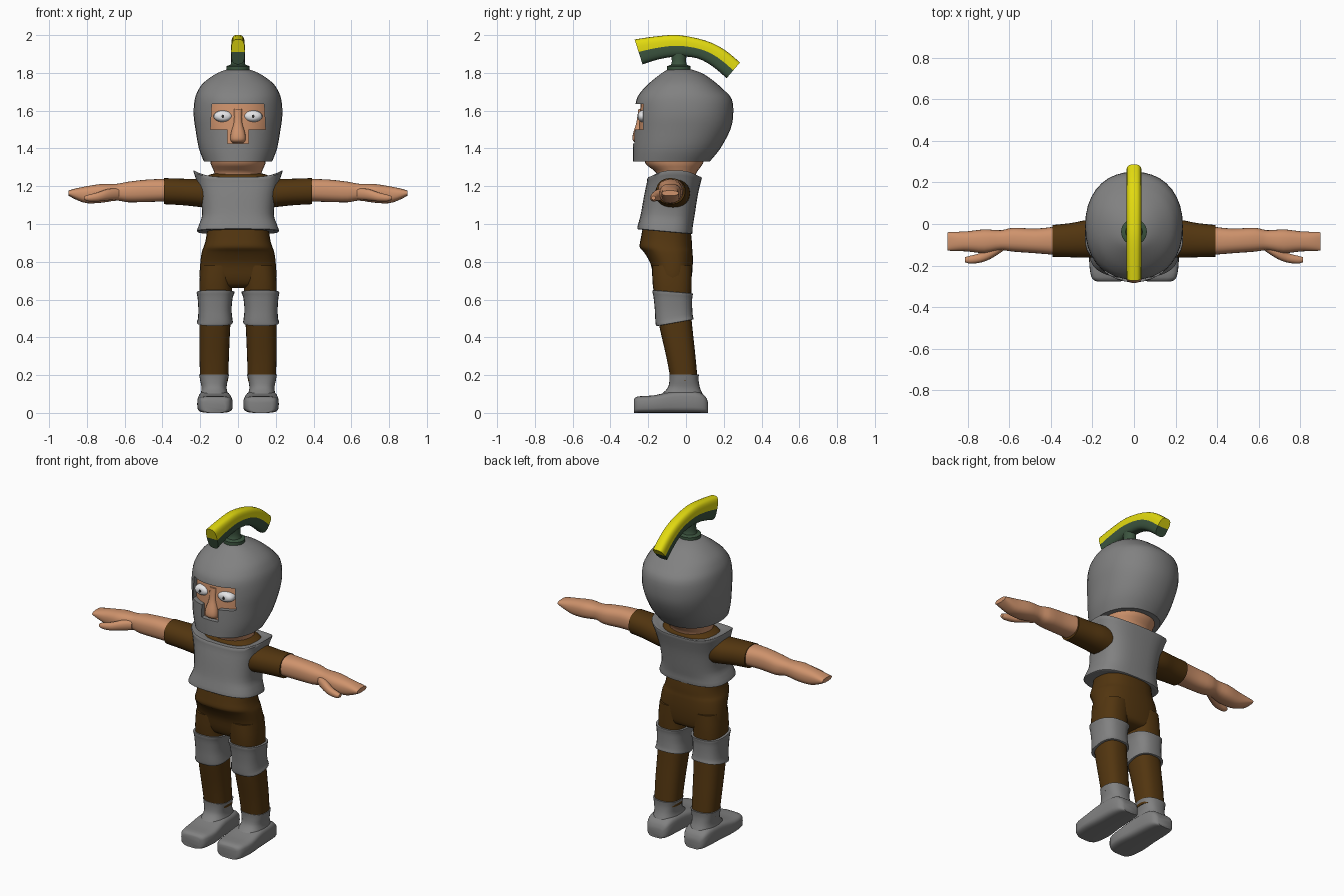
import bpy, bmesh, math
from mathutils import Vector


def material(name, r, g, b):
    m = bpy.data.materials.new(name)
    m.diffuse_color = (r, g, b, 1)
    return m


STEEL = material("steel_grey", 0.22, 0.22, 0.22)
SKIN = material("skin", 0.62, 0.29, 0.15)
BROWN = material("brown_cloth", 0.085, 0.036, 0.005)
YELLOW = material("crest_yellow", 0.76, 0.70, 0.005)
GREEN = material("crest_green", 0.045, 0.09, 0.05)
WHITE = material("eye_white", 0.80, 0.80, 0.82)
BLACK = material("pupil_black", 0.03, 0.03, 0.03)


def spow(v, e):
    return math.copysign(abs(v) ** e, v)


def smooth_sections(secs, steps):
    """Catmull-Rom interpolation through section tuples."""
    s = [secs[0]] + list(secs) + [secs[-1]]
    out = []
    for i in range(1, len(s) - 2):
        for k in range(steps):
            t = k / steps
            out.append([0.5 * (2 * b + (c - a) * t + (2 * a - 5 * b + 4 * c - d) * t * t
                               + (3 * b - a - 3 * c + d) * t ** 3)
                        for a, b, c, d in zip(*s[i - 1:i + 3])])
    out.append(list(secs[-1]))
    return out


def skin(name, rings, mats, mirror=False):
    """Skin rings into a closed mesh; second material covers the lower half."""
    bm = bmesh.new()
    rows = [[bm.verts.new(p) for p in r] for r in rings]
    n = len(rows[0])
    for a, b in zip(rows, rows[1:]):
        for j in range(n):
            k = (j + 1) % n
            f = bm.faces.new((a[j], a[k], b[k], b[j]))
            f.material_index = int(len(mats) > 1 and j >= n // 2)
    for r in (rows[0], rows[-1]):
        bm.faces.new(r[:n // 2 + 1])
        f = bm.faces.new(r[n // 2:] + r[:1])
        f.material_index = len(mats) - 1
    bmesh.ops.recalc_face_normals(bm, faces=bm.faces)
    me = bpy.data.meshes.new(name)
    bm.to_mesh(me)
    bm.free()
    for m in mats:
        me.materials.append(m)
    ob = bpy.data.objects.new(name, me)
    bpy.context.collection.objects.link(ob)
    if mirror:
        ob.modifiers.new("mirror", "MIRROR").use_mirror_merge = False
    return ob


def loft(name, axis, secs, mat, mirror=False, power=2.2, n=28, steps=3):
    """Section = (position, a0, a1, b0, b1[, tilt]): bounds on the other two axes."""
    rings = []
    for s in smooth_sections([tuple(q) + (0,) * (6 - len(q)) for q in secs], steps):
        t, a0, a1, b0, b1, tilt = s
        ring = []
        for j in range(n):
            w = 2 * math.pi * j / n
            a = (a0 + a1) / 2 + (a1 - a0) / 2 * spow(math.cos(w), 2 / power)
            db = (b1 - b0) / 2 * spow(math.sin(w), 2 / power)
            b, u = (b0 + b1) / 2 + db, t + tilt * db
            ring.append({"x": (u, a, b), "y": (a, u, b), "z": (a, b, u)}[axis])
        rings.append(ring)
    return skin(name, rings, [mat], mirror)


def body(name, secs, mat, **kw):
    """Centred vertical loft, section = (z, half width, y front, y back[, tilt])."""
    return loft(name, "z", [(s[0], -s[1], s[1], *s[2:]) for s in secs], mat, **kw)


# Helmet with a T-shaped face opening
helmet = body("helmet", [(1.33, .18, -.28, .125), (1.40, .207, -.28, .182), (1.50, .225, -.277, .235),
                         (1.58, .235, -.272, .25), (1.66, .229, -.262, .243), (1.71, .21, -.23, .20),
                         (1.75, .18, -.19, .155), (1.79, .125, -.14, .10), (1.815, .07, -.10, .04),
                         (1.825, .02, -.05, -.01)], STEEL, n=36)
outline = [(-.145, 1.5), (-.055, 1.5), (-.055, 1.425), (.055, 1.425),
           (.055, 1.5), (.145, 1.5), (.138, 1.635), (-.138, 1.635)]
bm = bmesh.new()
base = bm.faces.new([bm.verts.new((x, -.4, z)) for x, z in outline])
ext = bmesh.ops.extrude_face_region(bm, geom=[base])
bmesh.ops.translate(bm, vec=(0, .28, 0), verts=[v for v in ext["geom"] if isinstance(v, bmesh.types.BMVert)])
bmesh.ops.recalc_face_normals(bm, faces=bm.faces)
me = bpy.data.meshes.new("face_cutter")
bm.to_mesh(me)
bm.free()
cutter = bpy.data.objects.new("face_cutter", me)
bpy.context.collection.objects.link(cutter)
cutter.hide_render = True
mod = helmet.modifiers.new("opening", "BOOLEAN")
mod.operation, mod.object, mod.solver = "DIFFERENCE", cutter, "EXACT"
bpy.context.view_layer.objects.active = helmet
bpy.ops.object.modifier_apply(modifier=mod.name)
bpy.data.objects.remove(cutter)

# Face, nose and eyes
body("face", [(1.37, .17, -.255, .10), (1.50, .205, -.25, .20), (1.58, .212, -.245, .21),
              (1.69, .19, -.235, .17)], SKIN, n=36)
body("nose", [(1.43, .03, -.265, -.22), (1.445, .04, -.283, -.22), (1.48, .038, -.28, -.22),
              (1.54, .022, -.262, -.22), (1.61, .022, -.252, -.22)], SKIN, n=16)
loft("eye", "y", [(-.19, .028, .13, 1.538, 1.602), (-.238, .031, .127, 1.541, 1.6),
                  (-.254, .05, .105, 1.555, 1.585)], WHITE, mirror=True, power=2, n=20)
loft("pupil", "y", [(-.25, .073, .087, 1.561, 1.579), (-.257, .073, .087, 1.561, 1.579)],
     BLACK, mirror=True, power=2, n=12, steps=1)

# Crest: arched plume, yellow above and green below, on a post
plume = smooth_sections([(-.272, 1.977, -.23, 1.845), (-.16, 1.993, -.14, 1.873), (-.04, 2.0, -.04, 1.887),
                         (.10, 1.972, .06, 1.877), (.20, 1.925, .14, 1.835), (.286, 1.855, .215, 1.772)], 3)
rings = []
for ty, tz, by, bz in plume:
    top, low = Vector((0, ty, tz)), Vector((0, by, bz))
    rings.append([low.lerp(top, .5 + .5 * spow(math.sin(w), .65)) + Vector((.036 * spow(math.cos(w), .65), 0, 0))
                  for w in (2 * math.pi * j / 24 for j in range(24))])
skin("crest_plume", rings, [YELLOW, GREEN])
body("crest_base", [(1.80, .062, -.10, .024), (1.835, .062, -.10, .024), (1.842, .045, -.083, .007)],
     GREEN, steps=1, power=2)
body("crest_post", [(1.83, .045, -.085, .01), (1.86, .035, -.075, .0), (1.90, .032, -.08, .005)], GREEN, power=2)

# Neck, shirt and chest armour
body("neck", [(1.22, .13, -.16, .05), (1.27, .125, -.157, .055), (1.32, .145, -.215, .09),
              (1.37, .15, -.22, .10)], SKIN)
body("shirt", [(1.15, .185, -.19, .06), (1.235, .18, -.172, .064), (1.257, .16, -.16, .056),
               (1.27, .115, -.14, .04)], BROWN)
chest = body("chest_armour", [(.96, .195, -.24, .015, -.09), (.962, .217, -.258, .033, -.09),
                              (1.0, .205, -.25, .036, -.08), (1.05, .19, -.238, .045, -.06),
                              (1.15, .2, -.222, .062), (1.215, .222, -.208, .077),
                              (1.248, .235, -.2, .083), (1.243, .175, -.16, .057)], STEEL, power=2.8, n=36)
for v in chest.data.vertices:  # shoulders rise into raised rims
    if v.co.z > 1.16:
        v.co.z += .036 * min(1, (v.co.z - 1.16) / .08) * (abs(v.co.x) / .235) ** 4

# Arms and hands
loft("sleeve", "x", [(.13, -.16, .02, 1.08, 1.24), (.22, -.162, .02, 1.092, 1.238),
                     (.30, -.16, .005, 1.10, 1.24), (.392, -.158, -.005, 1.105, 1.243)], BROWN, mirror=True)
loft("arm", "x", [(.36, -.15, -.01, 1.12, 1.238), (.47, -.141, -.022, 1.117, 1.236),
                  (.58, -.133, -.018, 1.115, 1.224), (.64, -.126, -.03, 1.124, 1.213),
                  (.72, -.14, -.026, 1.113, 1.212), (.80, -.132, -.035, 1.11, 1.2),
                  (.86, -.13, -.038, 1.13, 1.188), (.897, -.128, -.04, 1.15, 1.177)], SKIN, mirror=True, power=2.5)
loft("thumb", "x", [(.63, -.13, -.08, 1.13, 1.19), (.69, -.168, -.11, 1.125, 1.185),
                    (.74, -.186, -.14, 1.12, 1.168), (.79, -.19, -.153, 1.12, 1.155),
                    (.812, -.184, -.16, 1.128, 1.148)], SKIN, mirror=True, n=16)

# Trousers
body("trouser_hips", [(1.0, .16, -.225, .02), (.92, .17, -.24, .03), (.878, .182, -.245, .032),
                      (.85, .192, -.222, .035), (.79, .2, -.188, .036), (.72, .203, -.172, .03),
                      (.675, .19, -.15, .015), (.66, .15, -.11, -.03)], BROWN, power=2.5)
loft("trouser_leg", "z", [(.78, .02, .195, -.18, .03), (.68, .03, .205, -.176, .03),
                          (.55, .035, .203, -.158, .026), (.44, .042, .204, -.137, .035),
                          (.30, .048, .204, -.105, .05), (.17, .052, .2, -.08, .062)],
     BROWN, mirror=True, power=2.5)

# Knee guards
loft("knee_guard", "z", [(.638, .035, .195, -.155, .02, -.08), (.64, .018, .218, -.178, .036, -.08),
                         (.61, .028, .214, -.172, .033, -.04), (.55, .034, .21, -.165, .033, .06),
                         (.50, .03, .212, -.162, .036, .15), (.478, .028, .218, -.156, .04, .18),
                         (.48, .045, .2, -.13, .025, .18)], STEEL, mirror=True, power=2.6)

# Boots
loft("boot_foot", "y", [(-.276, .065, .18, 0, .072), (-.255, .04, .205, 0, .087), (-.17, .028, .216, 0, .093),
                        (-.06, .038, .21, 0, .115), (.05, .045, .205, 0, .115), (.10, .058, .192, 0, .09),
                        (.117, .08, .17, 0, .055)], STEEL, mirror=True, power=4)
loft("boot_ankle", "z", [(.05, .045, .205, -.17, .10), (.09, .05, .2, -.14, .092), (.13, .06, .193, -.098, .075),
                         (.17, .055, .2, -.088, .067), (.202, .047, .206, -.088, .068)],
     STEEL, mirror=True, power=2.5)

# Smooth shading with sharp rims
bpy.ops.object.select_all(action="SELECT")
bpy.ops.object.shade_smooth_by_angle(angle=math.radians(40))
